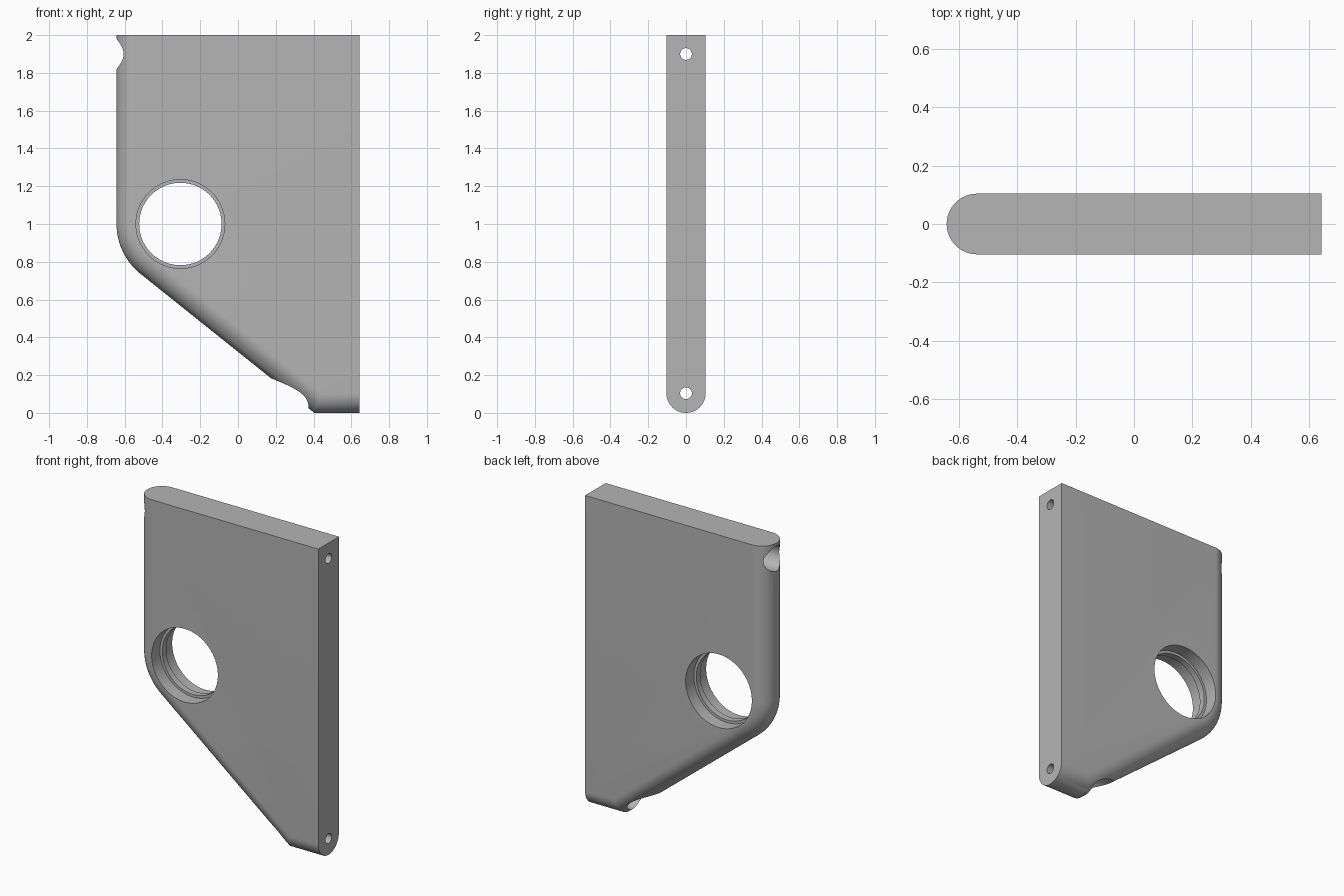
import bpy, bmesh, math
from mathutils import Matrix

cube = bpy.data.objects.get("Cube")
if cube:
    bpy.data.objects.remove(cube, do_unlink=True)

HALF_W, HALF_T, HEIGHT = 0.643, 0.104, 2.0
BORE_X, BORE_Z = -0.305, 1.0            # large bore, shared centre with the corner arc
CORNER_R = HALF_W + BORE_X
SLOPE = math.atan(0.8)                  # slant of the lower edge

grey = bpy.data.materials.new("plain_grey")
grey.use_nodes = True
grey.diffuse_color = (0.46, 0.46, 0.46, 1)
grey.node_tree.nodes["Principled BSDF"].inputs["Base Color"].default_value = grey.diffuse_color


def outline(inset):
    """Plate outline with the left, slanted and bottom edges moved inwards."""
    r = CORNER_R - inset
    points = [(HALF_W, HEIGHT), (-HALF_W + inset, HEIGHT)]
    steps = 24
    for i in range(steps + 1):
        a = math.pi + (math.pi / 2 - SLOPE) * i / steps
        points.append((BORE_X + r * math.cos(a), BORE_Z + r * math.sin(a)))
    # Mitre between the slanted edge and the bottom edge
    mitre_x = BORE_X + (math.cos(SLOPE) * (BORE_Z - inset) - r) / math.sin(SLOPE)
    points += [(mitre_x, inset), (HALF_W, inset)]
    return points


def build_plate():
    bm = bmesh.new()
    layers, rings = 32, []
    for i in range(layers + 1):
        t = math.pi * (i / layers - 0.5)
        y, inset = HALF_T * math.sin(t), HALF_T * (1 - math.cos(t))
        rings.append([bm.verts.new((x, y, z)) for x, z in outline(inset)])
    for a, b in zip(rings, rings[1:]):
        for i in range(len(a)):
            j = (i + 1) % len(a)
            bm.faces.new((a[i], a[j], b[j], b[i]))
    bm.faces.new(rings[0])
    bm.faces.new(rings[-1])
    bmesh.ops.recalc_face_normals(bm, faces=bm.faces)
    mesh = bpy.data.meshes.new("plate")
    bm.to_mesh(mesh)
    bm.free()
    mesh.materials.append(grey)
    obj = bpy.data.objects.new("plate", mesh)
    bpy.context.collection.objects.link(obj)
    return obj


def cut_cylinder(target, axis, radius, start, end, centre, sides=48):
    """Cut a round hole along x or y; centre gives the other two coordinates."""
    mid = (start + end) / 2
    if axis == "x":
        place = Matrix.Translation((mid, centre[0], centre[1])) @ Matrix.Rotation(math.pi / 2, 4, "Y")
    else:
        place = Matrix.Translation((centre[0], mid, centre[1])) @ Matrix.Rotation(math.pi / 2, 4, "X")
    bm = bmesh.new()
    bmesh.ops.create_cone(bm, cap_ends=True, segments=sides, radius1=radius,
                          radius2=radius, depth=end - start, matrix=place)
    mesh = bpy.data.meshes.new("hole_cutter")
    bm.to_mesh(mesh)
    bm.free()
    mesh.materials.append(grey)
    cutter = bpy.data.objects.new("hole_cutter", mesh)
    cutter.hide_render = True
    bpy.context.collection.objects.link(cutter)
    mod = target.modifiers.new("hole", "BOOLEAN")
    mod.operation, mod.solver, mod.object = "DIFFERENCE", "EXACT", cutter
    bpy.ops.object.modifier_apply(modifier=mod.name)
    bpy.data.objects.remove(cutter, do_unlink=True)


plate = build_plate()
bpy.context.view_layer.objects.active = plate
plate.select_set(True)

# Large bore, with a thin lip left in the middle of the thickness
bore, lip = (BORE_X, BORE_Z), 0.02
cut_cylinder(plate, "y", 0.218, -0.3, 0.3, bore, 96)
cut_cylinder(plate, "y", 0.235, -0.3, -lip, bore, 96)
cut_cylinder(plate, "y", 0.235, lip, 0.3, bore, 96)

# Bolt holes across the width, counterbored from the rounded side
for z, seat_x in ((1.9, -0.48), (0.104, 0.46)):
    cut_cylinder(plate, "x", 0.08, -0.9, seat_x, (0, z))
    cut_cylinder(plate, "x", 0.031, -0.9, 0.9, (0, z), 32)

bpy.ops.object.shade_smooth_by_angle(angle=math.radians(30))
